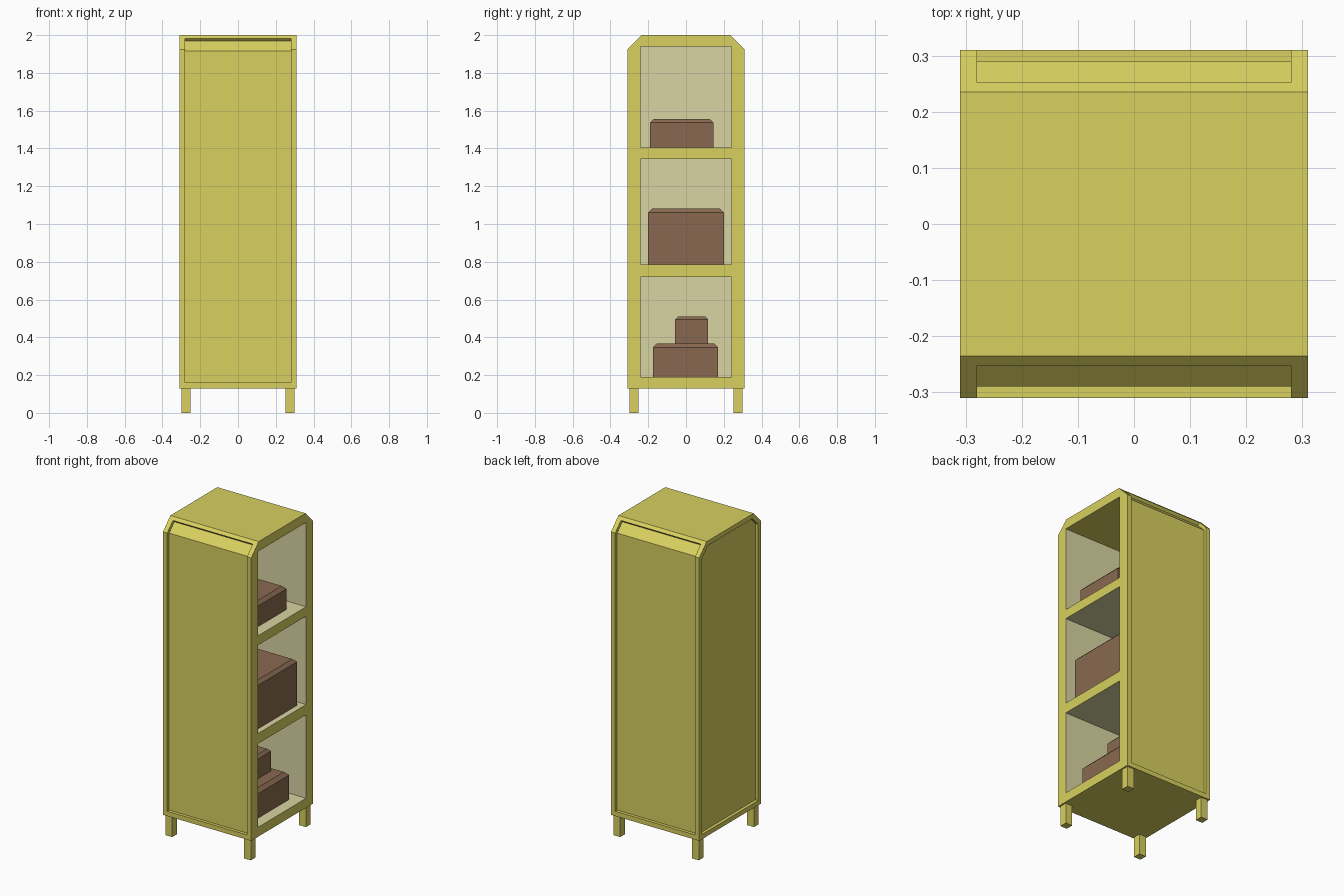
import bpy, bmesh

if "Cube" in bpy.data.objects:
    bpy.data.objects.remove(bpy.data.objects["Cube"])


def material(name, r, g, b):
    lin = [((c / 255 + 0.055) / 1.055) ** 2.4 for c in (r, g, b)]
    m = bpy.data.materials.new(name)
    m.diffuse_color = (*lin, 1)
    m.use_nodes = True
    m.node_tree.nodes["Principled BSDF"].inputs["Base Color"].default_value = m.diffuse_color
    return m


YELLOW = material("yellow paint", 216, 208, 96)
PALE = material("pale lining", 216, 213, 162)
BROWN = material("brown box", 137, 105, 80)


def finish(bm, name, mats):
    bmesh.ops.remove_doubles(bm, verts=bm.verts, dist=0.0005)
    bmesh.ops.recalc_face_normals(bm, faces=bm.faces)
    me = bpy.data.meshes.new(name)
    bm.to_mesh(me)
    bm.free()
    for m in mats:
        me.materials.append(m)
    ob = bpy.data.objects.new(name, me)
    bpy.context.collection.objects.link(ob)
    return ob


def face(bm, pts, mat=0):
    f = bm.faces.new([bm.verts.new(p) for p in pts])
    f.material_index = mat
    return f


def bridge(bm, a, b, mat=0):
    n = len(a)
    return [face(bm, [a[i], a[(i + 1) % n], b[(i + 1) % n], b[i]], mat) for i in range(n)]


def strip(prof, x, s):
    """Closed loop round a front (s=1) or back (s=-1) panel."""
    pts = [(y * s, z) for y, z in prof]
    return [(-x, y, z) for y, z in pts] + [(x, y, z) for y, z in reversed(pts)]


def hexagon(prof, x):
    return [(x, y, z) for y, z in prof] + [(x, -y, z) for y, z in reversed(prof)]


# cabinet body
W = 0.31
outer = [(-0.31, 0.13), (-0.31, 1.925), (-0.235, 2.0)]
bm = bmesh.new()

# recessed front and back panels that fold over the chamfers
for s in (1, -1):
    o = strip(outer, W, s)
    i = strip([(-0.31, 0.16), (-0.31, 1.925), (-0.252, 1.983)], 0.28, s)
    r = strip([(-0.29, 0.16), (-0.29, 1.917), (-0.238, 1.969)], 0.28, s)
    bridge(bm, o, i)
    bridge(bm, i, r)
    face(bm, [r[0], r[1], r[4], r[5]])
    face(bm, [r[1], r[2], r[3], r[4]])

# flat top and underside
for y, z in ((0.235, 2.0), (0.31, 0.13)):
    face(bm, [(-W, -y, z), (W, -y, z), (W, y, z), (-W, y, z)])

# recessed left panel
inner = [(-0.28, 0.16), (-0.28, 1.913), (-0.223, 1.97)]
o, i, r = hexagon(outer, -W), hexagon(inner, -W), hexagon(inner, -0.29)
bridge(bm, o, i)
bridge(bm, i, r)
face(bm, r)

# open right side: frame face with three holes, each a lined compartment
holes = [(0.19, 0.72), (0.785, 1.345), (1.405, 1.94)]
loops = [hexagon(outer, W)]
for z0, z1 in holes:
    front = [(W, -0.24, z0), (W, 0.24, z0), (W, 0.24, z1), (W, -0.24, z1)]
    back = [(-0.27, y, z) for _, y, z in front]
    loops.append(front)
    lining = bridge(bm, front, back, 1)
    face(bm, back, 1)
    if z1 > 1.9:
        lining[2].material_index = 0  # top ceiling is the outer colour
edges = []
for lp in loops:
    vs = [bm.verts.new(p) for p in lp]
    edges += [bm.edges.new((vs[k], vs[(k + 1) % len(vs)])) for k in range(len(vs))]
bmesh.ops.triangle_fill(bm, use_beauty=True, edges=edges, normal=(1, 0, 0))
finish(bm, "cabinet_body", [YELLOW, PALE])


def box(name, x0, x1, y0, y1, z0, z1, mat, bevel=0.0):
    """Box with an optional sloped lid edge."""
    def ring(z, d=0.0):
        return [(x0 + d, y0 + d, z), (x1 - d, y0 + d, z), (x1 - d, y1 - d, z), (x0 + d, y1 - d, z)]
    b = bmesh.new()
    rings = [ring(z0), ring(z1 - bevel)] + ([ring(z1, bevel)] if bevel else [])
    for p, q in zip(rings, rings[1:]):
        bridge(b, p, q)
    face(b, rings[0])
    face(b, rings[-1])
    finish(b, name, [mat])


# legs
for sx, side in ((-1, "left"), (1, "right")):
    for sy, end in ((-1, "front"), (1, "back")):
        cx, cy = sx * 0.276, sy * 0.276
        box(f"{end}_{side}_leg", cx - 0.024, cx + 0.024, cy - 0.024, cy + 0.024, 0, 0.13, YELLOW)

# stored boxes
box("top_box", -0.20, 0.24, -0.19, 0.145, 1.406, 1.557, BROWN, 0.02)
box("middle_box", -0.23, 0.275, -0.20, 0.20, 0.786, 1.082, BROWN, 0.02)
box("bottom_box", -0.20, 0.24, -0.175, 0.17, 0.191, 0.368, BROWN, 0.022)
box("small_box", -0.15, 0.15, -0.057, 0.117, 0.366, 0.51, BROWN, 0.016)
